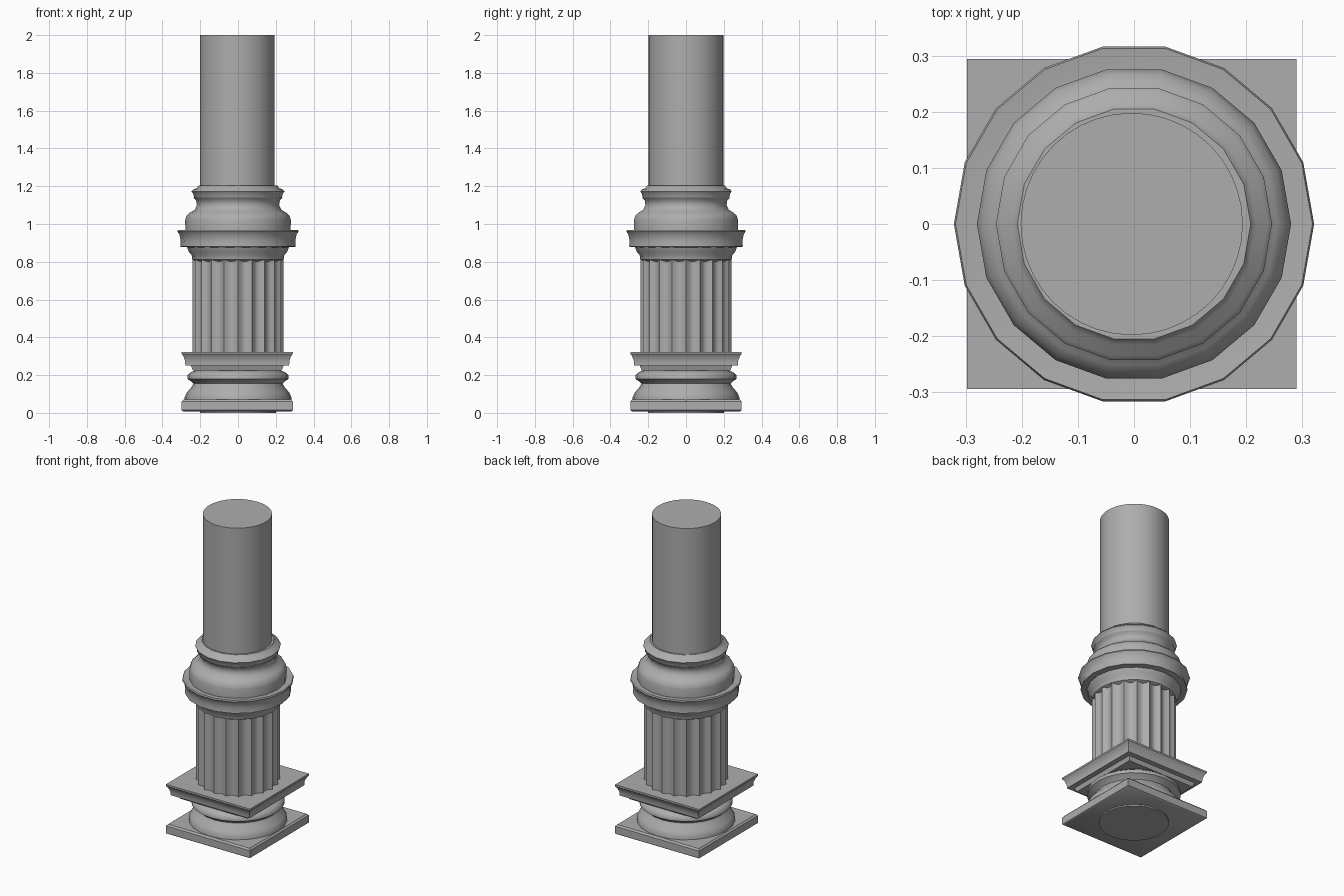
import bpy, bmesh, math

cube = bpy.data.objects.get("Cube")
if cube:
    bpy.data.objects.remove(cube, do_unlink=True)

stone = bpy.data.materials.new("grey_stone")
stone.use_nodes = True
COLOUR = (0.42, 0.42, 0.42, 1)
stone.diffuse_color = COLOUR
stone.node_tree.nodes["Principled BSDF"].inputs["Base Color"].default_value = COLOUR


def loft(name, profile, sides, turn=0.0, shape=lambda a: 1.0, angle=35, x=0.0):
    """Stack closed rings, one per (radius, height) of the profile, and cap both ends."""
    bm = bmesh.new()
    rings = []
    for r, z in profile:
        ring = []
        for i in range(sides):
            a = 2 * math.pi * i / sides + turn
            k = r * shape(a)
            ring.append(bm.verts.new((x + k * math.cos(a), k * math.sin(a), z)))
        rings.append(ring)
    for low, high in zip(rings, rings[1:]):
        for i in range(sides):
            j = (i + 1) % sides
            bm.faces.new((low[i], low[j], high[j], high[i]))
    bm.faces.new(rings[0][::-1])
    bm.faces.new(rings[-1])
    mesh = bpy.data.meshes.new(name)
    bm.to_mesh(mesh)
    bm.free()
    mesh.materials.append(stone)
    obj = bpy.data.objects.new(name, mesh)
    bpy.context.collection.objects.link(obj)
    bpy.ops.object.select_all(action="DESELECT")
    obj.select_set(True)
    bpy.context.view_layer.objects.active = obj
    bpy.ops.object.shade_smooth_by_angle(angle=math.radians(angle))
    return obj


def square(name, profile):
    """Square loft whose profile gives half widths."""
    return loft(name, [(w * math.sqrt(2), z) for w, z in profile], 4, math.pi / 4, x=-0.004)


# Square footing with a shallow round foot below
loft("round_foot", [(0.2, 0.0), (0.2, 0.02)], 32)
square("footing_slab", [(0.285, 0.008), (0.294, 0.014), (0.294, 0.06), (0.285, 0.07)])

# Rounded base moulding
loft("base_moulding", [(0.282, 0.06), (0.282, 0.085), (0.27, 0.11), (0.247, 0.135),
                       (0.236, 0.155), (0.25, 0.168), (0.268, 0.18), (0.268, 0.2),
                       (0.25, 0.215), (0.225, 0.225), (0.22, 0.26)], 24, angle=50)

# Square plinth, flaring upwards
square("plinth", [(0.235, 0.225), (0.245, 0.25), (0.275, 0.252), (0.276, 0.275),
                  (0.285, 0.3), (0.294, 0.312), (0.294, 0.323)])

# Fluted shaft with sharp ridges between hollow grooves
FLUTES = 20
loft("fluted_shaft", [(0.24, 0.31), (0.24, 0.83)], FLUTES * 6,
     shape=lambda a: 1 - 0.085 * abs(math.sin(a * FLUTES / 2)), angle=40)

# Capital: flared collar, broad ring, rounded cushion and upper lip
loft("shaft_collar", [(0.22, 0.8), (0.242, 0.812), (0.245, 0.835), (0.262, 0.855),
                      (0.272, 0.885)], 20, angle=50)
loft("capital_ring", [(0.26, 0.876), (0.306, 0.88), (0.303, 0.91), (0.31, 0.945),
                      (0.321, 0.96), (0.318, 0.968), (0.27, 0.962)], 18, angle=45)
loft("capital_cushion", [(0.278, 0.95), (0.28, 1.02), (0.272, 1.045), (0.255, 1.06),
                         (0.23, 1.075), (0.218, 1.1), (0.222, 1.125), (0.236, 1.14)],
     18, angle=60)
loft("capital_lip", [(0.215, 1.13), (0.232, 1.137), (0.237, 1.16), (0.246, 1.172),
                     (0.238, 1.182), (0.218, 1.19), (0.208, 1.205), (0.19, 1.205)],
     18, angle=50)

# Plain round column
loft("upper_column", [(0.198, 1.15), (0.198, 2.0)], 40, x=-0.004)
